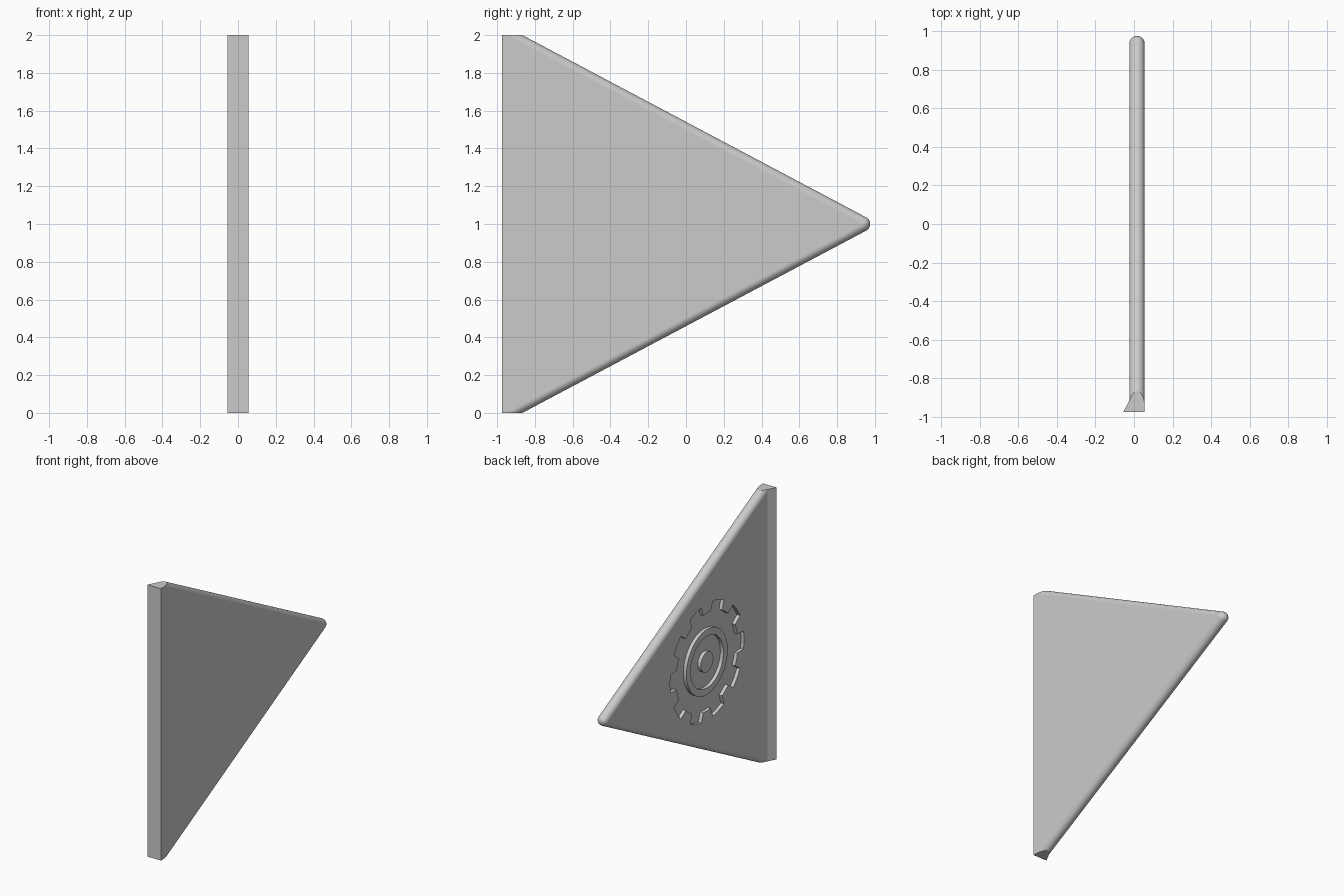
import bpy, bmesh
from math import radians, sin, cos
from mathutils import Matrix

if "Cube" in bpy.data.objects:
    bpy.data.objects.remove(bpy.data.objects["Cube"])

grey = bpy.data.materials.new("plain grey")
grey.use_nodes = True
grey.diffuse_color = (0.6, 0.6, 0.6, 1)
grey.node_tree.nodes["Principled BSDF"].inputs["Base Color"].default_value = (0.6, 0.6, 0.6, 1)

RADIUS = 0.04           # half the plate thickness
MID_X = 0.0155          # middle plane of the plate
FACE_X = MID_X - RADIUS  # decorated face
FRONT, BACK, HEIGHT = -0.975, 0.975, 2.0
DEPTH = 0.025           # pocket depth
GEAR_Y, GEAR_Z = -0.21, 1.0


def finish(bm, name):
    bmesh.ops.recalc_face_normals(bm, faces=bm.faces)
    mesh = bpy.data.meshes.new(name)
    bm.to_mesh(mesh)
    bm.free()
    mesh.materials.append(grey)
    obj = bpy.data.objects.new(name, mesh)
    bpy.context.collection.objects.link(obj)
    return obj


def prism(name, points, offset):
    """Extrude a closed outline along an offset vector."""
    bm = bmesh.new()
    face = bm.faces.new([bm.verts.new(p) for p in points])
    new = bmesh.ops.extrude_face_region(bm, geom=[face])["geom"]
    bmesh.ops.translate(bm, vec=offset, verts=[v for v in new if isinstance(v, bmesh.types.BMVert)])
    return finish(bm, name)


def polar(r, degrees, x):
    a = radians(degrees)
    return (x, GEAR_Y + r * cos(a), GEAR_Z + r * sin(a))


def boolean(target, cutter, operation):
    bpy.context.view_layer.objects.active = target
    mod = target.modifiers.new(operation.lower(), "BOOLEAN")
    mod.operation, mod.object, mod.solver = operation, cutter, "EXACT"
    bpy.ops.object.modifier_apply(modifier=mod.name)
    bpy.data.objects.remove(cutter)


def smooth(obj):
    bpy.ops.object.select_all(action="DESELECT")
    obj.select_set(True)
    bpy.context.view_layer.objects.active = obj
    bpy.ops.object.shade_smooth_by_angle(angle=radians(20))


# Triangular plate with fully rounded sloping edges: a hull around three balls
balls = bmesh.new()
tip_y = BACK - RADIUS
for y, z in ((tip_y, 1), (tip_y - 2.2, 2.166), (tip_y - 2.2, -0.166)):
    place = Matrix.Translation((MID_X, y, z)) @ Matrix.Rotation(radians(90), 4, "Y")
    bmesh.ops.create_uvsphere(balls, u_segments=48, v_segments=32, radius=RADIUS, matrix=place)
bm = bmesh.new()
for v in balls.verts:
    bm.verts.new(v.co)
balls.free()
bmesh.ops.convex_hull(bm, input=bm.verts[:])
bmesh.ops.delete(bm, geom=[v for v in bm.verts if not v.link_faces], context="VERTS")
bmesh.ops.dissolve_limit(bm, angle_limit=radians(0.3), verts=bm.verts[:], edges=bm.edges[:])

# Trim the front, the bottom and the top flat
for co, no in (((0, FRONT, 0), (0, -1, 0)), ((0, 0, 0), (0, 0, -1)), ((0, 0, HEIGHT), (0, 0, 1))):
    bmesh.ops.bisect_plane(bm, geom=bm.verts[:] + bm.edges[:] + bm.faces[:],
                           plane_co=co, plane_no=no, clear_outer=True)
    bmesh.ops.holes_fill(bm, edges=[e for e in bm.edges if e.is_boundary])
plate = finish(bm, "triangular_plate")

# Flared lip along the front edge
lip = [(-0.0555, FRONT, 0), (FACE_X, -0.915, 0), (MID_X, -0.9, 0), (MID_X, FRONT, 0)]
boolean(plate, prism("front_lip", lip, (0, 0, HEIGHT)), "UNION")

# Gear-shaped pocket sunk into the face
outline = []
for tooth in range(10):
    for r, a in ((0.36, -11), (0.43, -9), (0.43, 0), (0.43, 9), (0.36, 11), (0.36, 18)):
        outline.append(polar(r, tooth * 36 + a, FACE_X - 0.1))
boolean(plate, prism("gear_cutter", outline, (0.1 + DEPTH, 0, 0)), "DIFFERENCE")
smooth(plate)
weighted = plate.modifiers.new("even shading", "WEIGHTED_NORMAL")
weighted.keep_sharp = True


# Raised ring and hub standing in the pocket
def disc(name, r, x, length):
    return prism(name, [polar(r, i * 7.5, x) for i in range(48)], (length, 0, 0))


ring = disc("gear_ring", 0.24, FACE_X, DEPTH + 0.005)
boolean(ring, disc("ring_cutter", 0.19, FACE_X - 0.1, 0.3), "DIFFERENCE")
smooth(ring)
smooth(disc("gear_hub", 0.073, FACE_X, DEPTH + 0.005))
